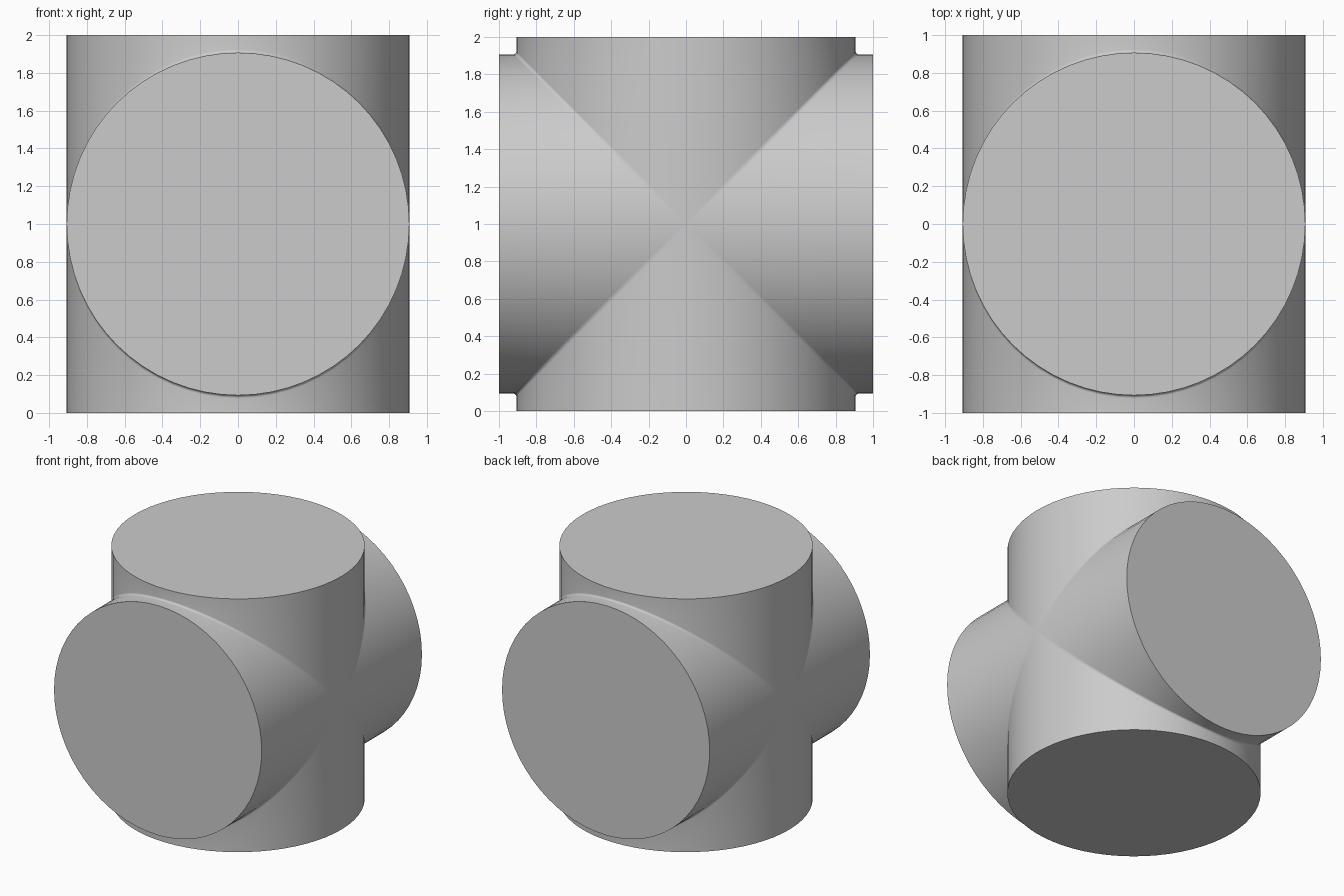
import bpy, bmesh
from math import sin, cos, pi, radians
from mathutils import Matrix, Vector

cube = bpy.data.objects.get("Cube")
if cube:
    bpy.data.objects.remove(cube, do_unlink=True)

RADIUS = 0.907
SIDES = 64
FILLET = 0.016
STEPS = 3

grey = bpy.data.materials.new("plain grey")
grey.use_nodes = True
grey.diffuse_color = (0.6, 0.6, 0.6, 1)
grey.node_tree.nodes["Principled BSDF"].inputs["Base Color"].default_value = (0.6, 0.6, 0.6, 1)


def arm_column(angle):
    """Points up one line of an arm, from the mitred seam to its open end."""
    x, y = RADIUS * cos(angle), RADIUS * sin(angle)
    s, side = abs(y), (1 if y > 0 else -1)
    f = min(FILLET, 0.1 * s)
    column = []
    for k in range(STEPS + 1):
        t = pi / 4 * (1 - k / STEPS)
        column.append(Vector((x, side * (s + f - f * cos(t)), s + f - f * sin(t))))
    column.append(Vector((x, y, 1)))
    return column


def add_arm(bm, turn):
    """One pipe arm with its end cap, turned about the x axis."""
    rot = Matrix.Rotation(turn, 3, 'X')
    columns = [[bm.verts.new(rot @ p) for p in arm_column(2 * pi * i / SIDES)]
               for i in range(SIDES)]
    for i, a in enumerate(columns):
        b = columns[(i + 1) % SIDES]
        for k in range(len(a) - 1):
            bm.faces.new((a[k], b[k], b[k + 1], a[k + 1]))
    bm.faces.new([c[-1] for c in columns])


# Four equal arms meet along their mitred, lightly rounded seams
bm = bmesh.new()
for quarter in range(4):
    add_arm(bm, quarter * pi / 2)
bmesh.ops.remove_doubles(bm, verts=bm.verts, dist=0.00005)
bmesh.ops.recalc_face_normals(bm, faces=bm.faces)

mesh = bpy.data.meshes.new("crossed_cylinders")
bm.to_mesh(mesh)
bm.free()
mesh.materials.append(grey)
body = bpy.data.objects.new("crossed_cylinders", mesh)
body.location.z = 1
bpy.context.collection.objects.link(body)

bpy.ops.object.select_all(action='DESELECT')
body.select_set(True)
bpy.context.view_layer.objects.active = body
bpy.ops.object.shade_smooth_by_angle(angle=radians(35))
